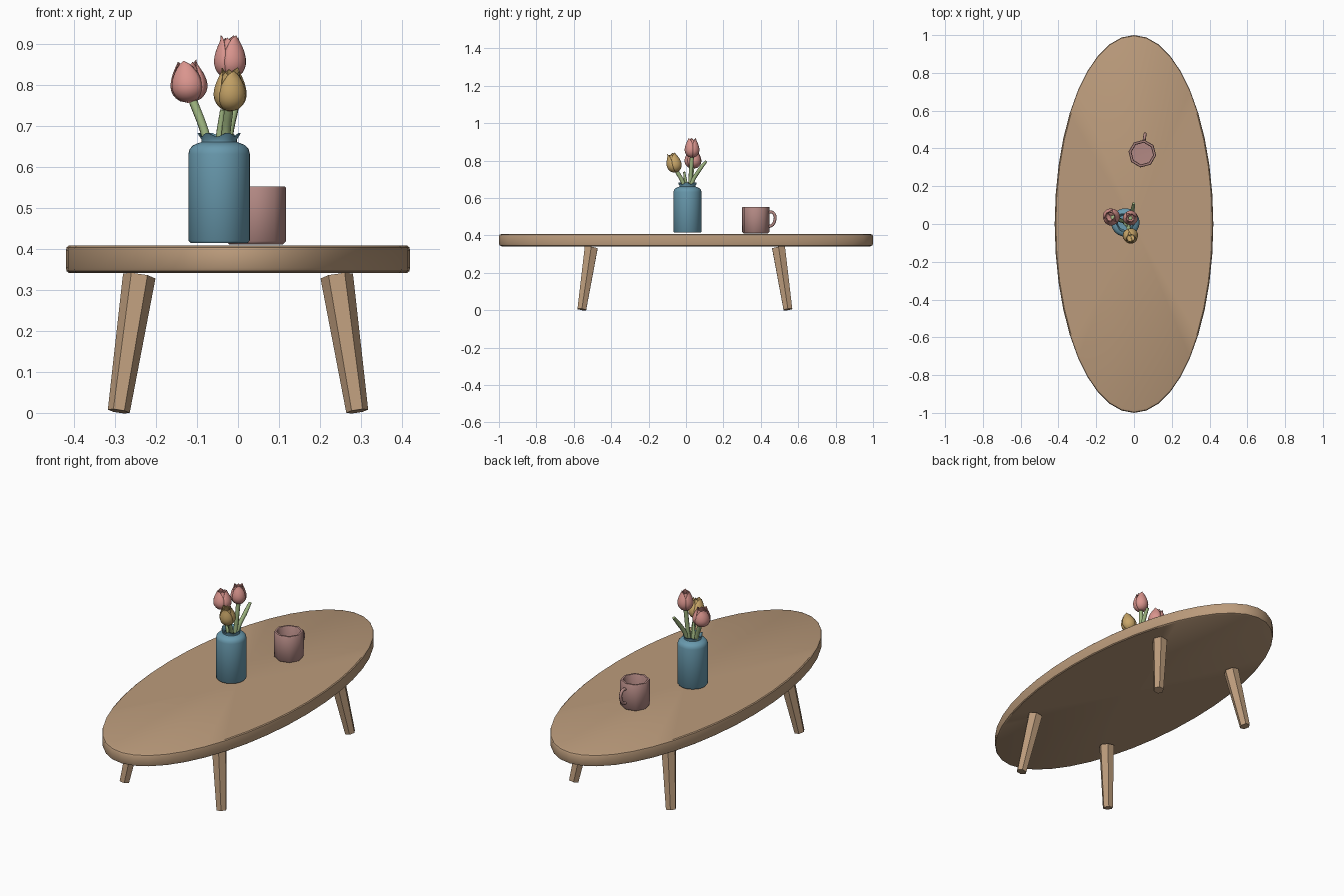
import bpy, bmesh
from math import sin, cos, pi, radians
from mathutils import Vector, Matrix

if "Cube" in bpy.data.objects:
    bpy.data.objects.remove(bpy.data.objects["Cube"])


def material(name, rgb):
    m = bpy.data.materials.new(name)
    m.diffuse_color = (*rgb, 1)
    m.use_nodes = True
    m.node_tree.nodes["Principled BSDF"].inputs["Base Color"].default_value = m.diffuse_color
    return m


WOOD = material("wood", (0.50, 0.33, 0.20))
BLUE = material("blue_glaze", (0.14, 0.32, 0.42))
CLAY = material("mug_pink", (0.45, 0.25, 0.23))
PINK = material("tulip_pink", (0.70, 0.30, 0.27))
GOLD = material("tulip_yellow", (0.58, 0.38, 0.14))
GREEN = material("stem_green", (0.35, 0.47, 0.22))


def finish(bm, name, mat, angle=None, recalc=True):
    bmesh.ops.remove_doubles(bm, verts=bm.verts, dist=1e-5)
    if recalc:
        bmesh.ops.recalc_face_normals(bm, faces=bm.faces)
    me = bpy.data.meshes.new(name)
    bm.to_mesh(me)
    bm.free()
    ob = bpy.data.objects.new(name, me)
    bpy.context.collection.objects.link(ob)
    me.materials.append(mat)
    if angle:
        bpy.ops.object.select_all(action='DESELECT')
        bpy.context.view_layer.objects.active = ob
        ob.select_set(True)
        bpy.ops.object.shade_smooth_by_angle(angle=radians(angle))
    return ob


def grid(bm, rows, closed):
    """Skin a list of point rows with quads."""
    vs = [[bm.verts.new(p) for p in row] for row in rows]
    n = len(rows[0])
    for a, b in zip(vs, vs[1:]):
        for i in range(n if closed else n - 1):
            j = (i + 1) % n
            bm.faces.new((a[i], a[j], b[j], b[i]))


def lathe(name, profile, n, mat, centre=(0, 0), scale=(1, 1), phase=0, angle=None, ripple=None):
    bm = bmesh.new()
    rows = []
    for r, z in profile:
        row = []
        for i in range(n):
            a = phase + 2 * pi * i / n
            dr, dz = ripple(a, r, z) if ripple else (0, 0)
            row.append((centre[0] + (r + dr) * cos(a) * scale[0],
                        centre[1] + (r + dr) * sin(a) * scale[1], z + dz))
        rows.append(row)
    grid(bm, rows, True)
    return finish(bm, name, mat, angle)


def tube(name, points, radius, mat, tip=1.0):
    cu = bpy.data.curves.new(name, 'CURVE')
    cu.dimensions = '3D'
    cu.bevel_depth = radius
    cu.bevel_resolution = 2
    cu.resolution_u = 6
    cu.use_fill_caps = True
    sp = cu.splines.new('BEZIER')
    sp.bezier_points.add(len(points) - 1)
    for bp, p in zip(sp.bezier_points, points):
        bp.co = p
        bp.handle_left_type = bp.handle_right_type = 'AUTO'
    sp.bezier_points[-1].radius = tip
    ob = bpy.data.objects.new(name, cu)
    bpy.context.collection.objects.link(ob)
    cu.materials.append(mat)
    bpy.ops.object.select_all(action='DESELECT')
    bpy.context.view_layer.objects.active = ob
    ob.select_set(True)
    bpy.ops.object.convert(target='MESH')
    bpy.ops.object.shade_smooth_by_angle(angle=radians(50))


def tulip(name, base, axis, h, r, mat, turn):
    """Six overlapping cupped petals, three outer and three inner."""
    bm = bmesh.new()
    rot = Vector((0, 0, 1)).rotation_difference(Vector(axis)).to_matrix().to_4x4()
    place = Matrix.Translation(base) @ rot
    for k in range(6):
        inner = k % 2
        mid = turn + k * pi / 3
        rows = []
        for s in range(13):
            v = s / 12
            rad = r * (1 - 0.12 * inner) * (sin(pi * min(1, v / 0.9) ** 0.6 * 0.80) * 1.0)
            half = 1.12 if v < 0.45 else 1.12 * max(0, 1 - ((v - 0.45) / 0.55) ** 2.2) ** 0.6
            if v > 0.6:
                rad = max(rad, r * (0.95 - 0.75 * (v - 0.3)) * (1 - 0.12 * inner))
            row = []
            for t in range(9):
                u = t / 4 - 1
                a = mid + u * half
                q = rad * (1 - 0.06 * u * u)
                row.append(place @ Vector((q * cos(a), q * sin(a), h * v * (1 - 0.05 * inner))))
            rows.append(row)
        grid(bm, rows, False)
    ob = finish(bm, name, mat, 60, recalc=False)
    mod = ob.modifiers.new("thickness", 'SOLIDIFY')
    mod.thickness = 0.003


# Oval table top with a softened rim
lathe("table_top", [(0, 0.342), (0.985, 0.342), (0.996, 0.346), (1, 0.354), (1, 0.397),
                    (0.996, 0.404), (0.985, 0.408), (0, 0.408)],
      40, WOOD, scale=(0.42, 1.0), angle=35)

# Four splayed, tapered hexagonal legs
for sx, side in ((-1, "left"), (1, "right")):
    for sy, end in ((-1, "front"), (1, "back")):
        foot = Vector((sx * 0.291, sy * 0.551 - 0.006, 0.004))
        head = Vector((sx * 0.241, sy * 0.501 - 0.006, 0.334))
        d = head - foot
        leg = lathe(f"{end}_{side}_leg", [(0, 0), (0.027, 0), (0.040, d.length), (0, d.length)], 6, WOOD)
        leg.data.transform(Matrix.Translation(foot) @
                           Vector((0, 0, 1)).rotation_difference(d).to_matrix().to_4x4())

# Vase with rounded shoulder and rippled lip
VX, VY = -0.046, 0.008


def lip(a, r, z):
    k = max(0, (z - 0.668) / 0.012)
    return 0.003 * k * cos(6 * a), 0.005 * k * cos(6 * a + 0.6)


lathe("vase", [(0, 0.415), (0.070, 0.415), (0.075, 0.421), (0.075, 0.632), (0.072, 0.644),
               (0.064, 0.653), (0.052, 0.658), (0.043, 0.661), (0.043, 0.667), (0.050, 0.679),
               (0.046, 0.679), (0.039, 0.667), (0.039, 0.658), (0.066, 0.638), (0.069, 0.43), (0, 0.425)],
      36, BLUE, (VX, VY), angle=45, ripple=lip)

# Eight-sided mug and its handle
MX, MY = 0.044, 0.373
lathe("mug", [(0, 0.411), (0.066, 0.411), (0.074, 0.419), (0.074, 0.549), (0.071, 0.553),
              (0.061, 0.553), (0.058, 0.548), (0.058, 0.43), (0, 0.428)],
      8, CLAY, (MX, MY), phase=radians(82), angle=50)
out = Vector((cos(radians(82)), sin(radians(82)), 0))
tube("mug_handle", [Vector((MX, MY, z)) + out * q for q, z in
                    ((0.066, 0.523), (0.088, 0.524), (0.103, 0.507), (0.102, 0.478),
                     (0.088, 0.454), (0.066, 0.447))], 0.008, CLAY)

# Stems and leaves
tube("left_stem", [(-0.04, 0.01, 0.44), (-0.077, 0.022, 0.67), (-0.113, 0.036, 0.77)], 0.011, GREEN)
tube("tall_stem", [(-0.045, 0.01, 0.44), (-0.030, 0.022, 0.67), (-0.019, 0.032, 0.83)], 0.011, GREEN)
tube("front_stem", [(-0.03, 0.01, 0.44), (-0.030, -0.012, 0.67), (-0.021, -0.053, 0.75)], 0.011, GREEN)
tube("back_leaf", [(-0.04, 0.0, 0.44), (-0.022, 0.032, 0.68), (-0.007, 0.075, 0.755),
                   (-0.002, 0.108, 0.797)], 0.011, GREEN, 0.7)
tube("short_leaf", [(-0.05, 0.01, 0.44), (-0.045, 0.0, 0.67), (-0.038, -0.01, 0.74)], 0.010, GREEN, 0.6)

# Tulip heads
tulip("left_tulip", (-0.115, 0.036, 0.755), (-0.12, 0.04, 1), 0.105, 0.046, PINK, 0.3)
tulip("tall_tulip", (-0.019, 0.032, 0.813), (0.0, 0.0, 1), 0.108, 0.040, PINK, 1.2)
tulip("front_tulip", (-0.020, -0.052, 0.735), (0.03, -0.25, 1), 0.108, 0.041, GOLD, 0.8)
